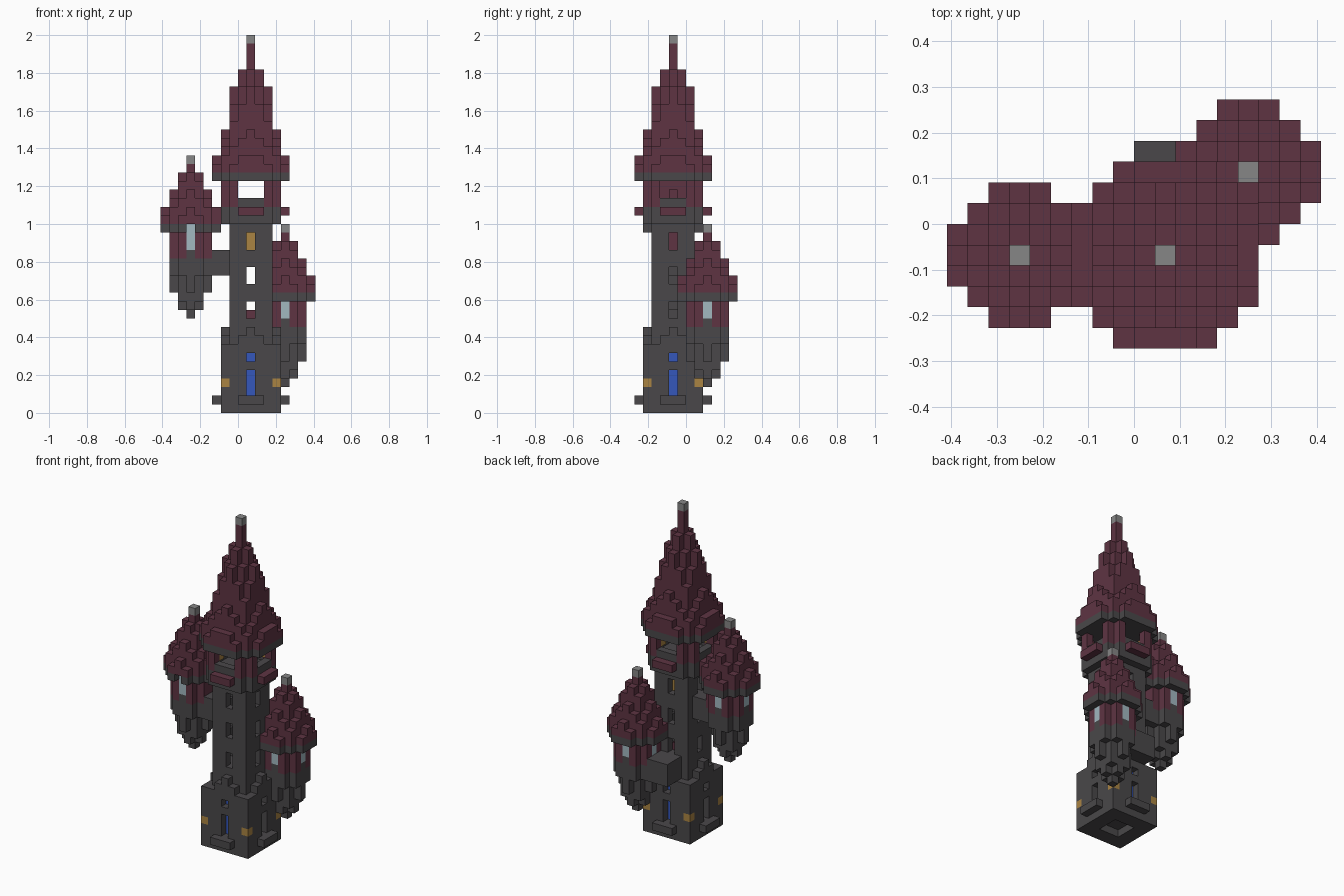
import bpy
import bmesh

cube = bpy.data.objects.get("Cube")
if cube:
    bpy.data.objects.remove(cube, do_unlink=True)

V = 2 / 44                       # size of one block
COLOURS = {
    "stone": (0.068, 0.064, 0.068), "roof_maroon": (0.112, 0.034, 0.055),
    "pale_stone": (0.24, 0.24, 0.24), "lantern_orange": (0.40, 0.23, 0.055),
    "door_blue": (0.035, 0.095, 0.50), "window_glass": (0.36, 0.48, 0.53),
}
MATS = {}
for mat_name, rgb in COLOURS.items():
    m = bpy.data.materials.new(mat_name)
    m.use_nodes = True
    m.diffuse_color = (*rgb, 1)
    m.node_tree.nodes["Principled BSDF"].inputs["Base Color"].default_value = (*rgb, 1)
    MATS[mat_name] = m

grid = {}                        # block position -> (part, colour)
SIDES = ((0, -1), (1, 0), (0, 1), (-1, 0))


def put(part, colour, cells):
    for c in cells:
        grid[c] = (part, colour)


def cut(cells):
    for c in cells:
        grid.pop(c, None)


def box(x0, x1, y0, y1, z0, z1):
    """Blocks in an inclusive x, y range, from z0 up to z1."""
    return [(x, y, z) for x in range(x0, x1 + 1) for y in range(y0, y1 + 1) for z in range(z0, z1)]


def octagon(r, diag, z0, z1, cx=0, cy=0):
    return [(x + cx, y + cy, z) for x, y, z in box(-r, r, -r, r, z0, z1) if abs(x) + abs(y) <= diag]


def on_sides(out, half, z0, z1):
    """A strip of blocks repeated at distance `out` on the four sides."""
    return [(dx * out - dy * t, dy * out + dx * t, z) for dx, dy in SIDES
            for t in range(-half, half + 1) for z in range(z0, z1)]


def spire(part, heights, z0, cx=0, cy=0):
    """Columns stepping down from the middle; rows of heights by distance."""
    n = len(heights) - 1
    for x in range(-n, n + 1):
        for y in range(-n, n + 1):
            a, b = max(abs(x), abs(y)), min(abs(x), abs(y))
            if b < len(heights[a]):
                put(part, "roof_maroon", [(x + cx, y + cy, z) for z in range(z0, z0 + heights[a][b])])
    top = z0 + heights[0][0]
    put(part + "_finial", "pale_stone", [(cx, cy, top)])


def turret(part, cx, cy, z):
    """Hanging turret: stepped corbel, glazed room, eaves, pointed roof."""
    for r, diag, a, b in ((0, 0, 0, 1), (1, 1, 1, 2), (1, 2, 2, 3), (2, 2, 3, 5), (2, 3, 5, 8)):
        put(part + "_corbel", "stone", octagon(r, diag, z + a, z + b, cx, cy))
    put(part + "_room", "roof_maroon", octagon(2, 3, z + 8, z + 10, cx, cy))
    drips = [(x + cx, y + cy, zz) for x, y, zz in on_sides(2, 1, z + 7, z + 8) if x and y]
    put(part + "_room", "roof_maroon", drips)
    glass = [(x + cx, y + cy, zz) for x, y, zz in on_sides(2, 0, z + 8, z + 10)]
    put(part + "_windows", "window_glass", glass)
    put(part + "_eaves", "stone", octagon(3, 4, z + 10, z + 11, cx, cy))
    spire(part + "_roof", ((7,), (6, 5), (4, 3, 2), (2, 1)), z + 11, cx, cy)


# Side turrets
turret("right_turret", -7, 0, 11)
cut([(-7, -3, 21)])
put("right_turret_windows", "window_glass", [(-7, -2, 21)])
put("right_turret_room", "roof_maroon", box(-5, -5, 0, 0, 19, 21))
turret("left_turret", 4, 4, 3)

# Bridges joining the turrets to the tower
put("right_bridge", "stone", box(-4, -3, -1, 1, 16, 19))
put("left_bridge", "stone", box(-1, 1, 3, 5, 8, 11))

# Tower base with stepped gables, doors, steps and corner lanterns
put("tower_base", "stone", box(-3, 3, -3, 3, 0, 8))
put("base_gables", "stone", on_sides(3, 1, 8, 9) + on_sides(3, 0, 9, 10))
cut(box(-1, 1, -1, 1, 0, 1))
for lo, hi in ((2, 5), (6, 7)):
    cut(on_sides(3, 0, lo, hi))
    put("doors", "door_blue", on_sides(2, 0, lo, hi))
put("door_steps", "stone", on_sides(4, 1, 1, 2))
put("corner_lanterns", "lantern_orange", [(x, y, 3) for x in (-3, 3) for y in (-3, 3)])

# Hollow shaft with windows on every side
put("tower_shaft", "stone", box(-2, 2, -2, 2, 8, 22))
cut(box(-1, 1, -1, 1, 11, 22))
for lo, hi in ((11, 13), (15, 17), (19, 21)):
    cut(on_sides(2, 0, lo, hi))
put("shaft_lantern", "lantern_orange", box(0, 0, 1, 1, 19, 21))
put("shaft_rug", "roof_maroon", [(0, 1, 11)])

# Lookout room with open sides
put("lookout_floor", "stone", octagon(3, 5, 22, 24))
put("lookout_ledges", "roof_maroon", on_sides(4, 1, 23, 24))
put("lookout_posts", "roof_maroon", octagon(3, 5, 24, 27))
cut(box(-2, 2, -2, 2, 24, 27))
cut(on_sides(3, 1, 25, 27))
put("lookout_sills", "stone", on_sides(3, 1, 24, 25))
put("lookout_lanterns", "lantern_orange", [(x, y, 25) for x in (-2, 2) for y in (-2, 2)])

# Main roof
put("main_eaves", "stone", octagon(4, 6, 27, 28))
spire("main_roof", ((15,), (12, 10), (10, 8, 6), (5, 4, 3, 2), (2, 2, 1)), 28)

# Turn the blocks of each part into a mesh of its outer faces
CORNERS = ((-1, -1), (1, -1), (1, 1), (-1, 1))
parts = {}
for cell, (part, colour) in grid.items():
    parts.setdefault((part, colour), []).append(cell)

for (part, colour), cells in parts.items():
    bm = bmesh.new()
    for cell in cells:
        mid = ((cell[0] + 1.5) * V, (cell[1] - 1.5) * V, (cell[2] + 0.5) * V)
        for axis in range(3):
            for sign in (-1, 1):
                near = list(cell)
                near[axis] += sign
                if tuple(near) in grid:
                    continue
                verts = []
                for u, w in CORNERS[::sign]:
                    co = list(mid)
                    co[axis] += sign * V / 2
                    co[(axis + 1) % 3] += u * V / 2
                    co[(axis + 2) % 3] += w * V / 2
                    verts.append(bm.verts.new(co))
                bm.faces.new(verts)
    bmesh.ops.remove_doubles(bm, verts=bm.verts, dist=V / 100)
    mesh = bpy.data.meshes.new(part)
    bm.to_mesh(mesh)
    bm.free()
    mesh.materials.append(MATS[colour])
    bpy.context.scene.collection.objects.link(bpy.data.objects.new(part, mesh))
